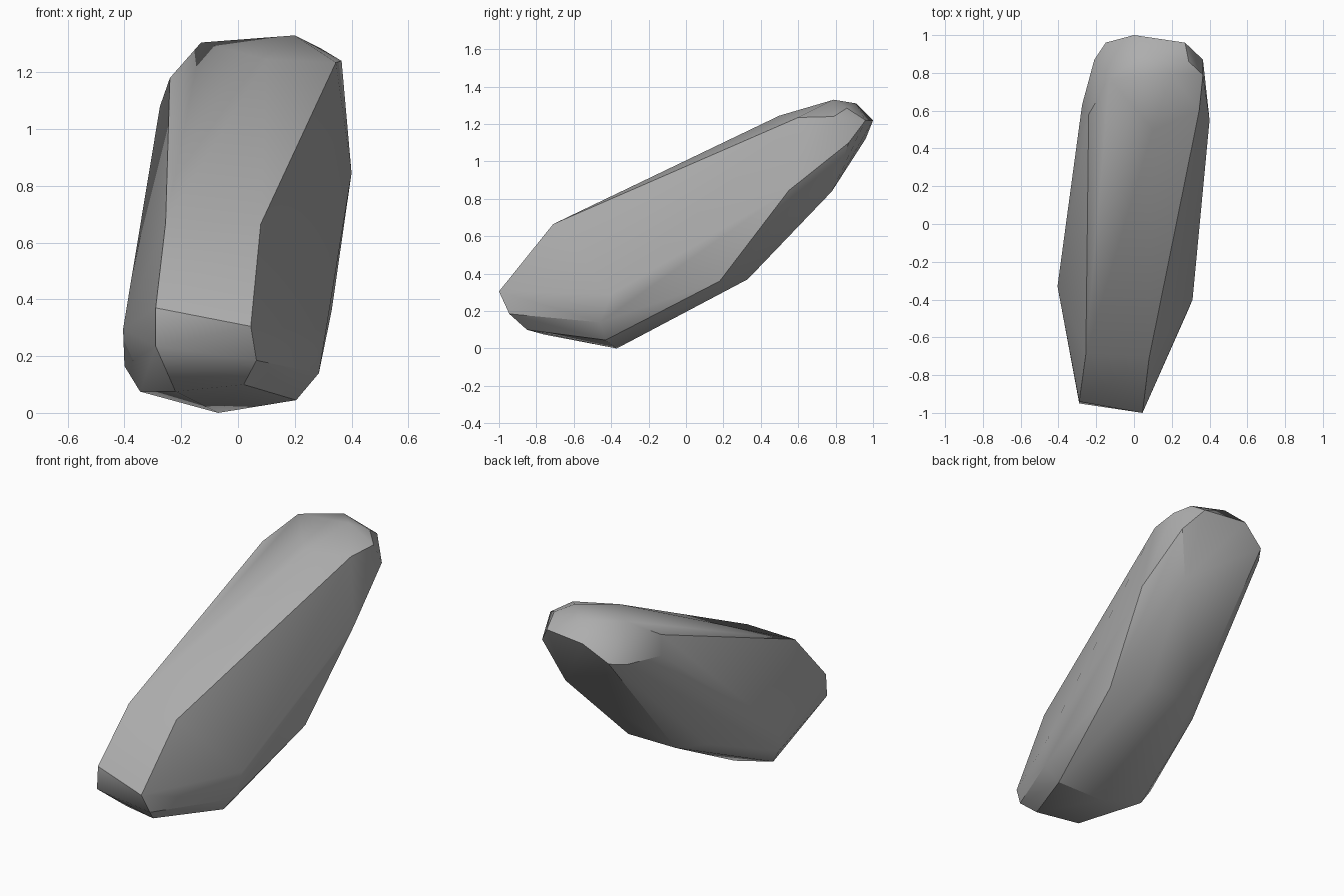
import bpy
import bmesh
from math import radians
from mathutils import Vector

default_cube = bpy.data.objects.get("Cube")
if default_cube:
    bpy.data.objects.remove(default_cube, do_unlink=True)


def make_material(name, colour):
    material = bpy.data.materials.new(name)
    material.use_nodes = True
    material.diffuse_color = colour
    shader = material.node_tree.nodes["Principled BSDF"]
    shader.inputs["Base Color"].default_value = colour
    shader.inputs["Roughness"].default_value = 0.9
    return material


# Corner points of the boulder in hundredths of a unit, grouped by region
regions = {
    # blunt low end facing forward
    "front_nose": [(4.5, -100, 30.5), (6.5, -94.5, 18.5), (2, -85, 10),
                   (-29, -95, 23.5), (-29, -94, 37), (-22, -76, 7.5)],
    # small foot the boulder rests on
    "underside": [(28.5, -46, 14), (20.5, -43, 4.5), (-7, -37, 0),
                  (-34.5, -35, 7.5), (31, -40, 29)],
    # broad sloping upper face
    "upper_slope": [(8, -71, 66.5), (-25.5, -69, 67), (10, 50, 124.5),
                    (-24, 58, 118), (34.5, 60, 123.5)],
    # bulging flanks
    "flanks": [(-40, -33, 16.5), (-40.5, -33, 29.5), (-27.5, 63, 108),
               (-21, 87, 110), (40, 55, 84.5), (33, 18, 36)],
    # overhanging rear belly
    "rear_belly": [(-16, 33, 37), (16, 33, 37), (27, 78, 84),
                   (-28, 19, 37), (-15, 96, 112)],
    # chipped crown at the high end
    "crown": [(36.5, 87, 110), (36.5, 79, 124), (27, 96, 122),
              (0, 100, 122), (29, 86, 128.5), (20, 79, 133),
              (-13, 77, 130.5), (8, 91, 131)],
}


def build_boulder(name, groups, material):
    """Wrap the corner points in a convex skin and shade it softly."""
    bm = bmesh.new()
    for points in groups.values():
        for point in points:
            bm.verts.new(Vector(point) / 100)
    hull = bmesh.ops.convex_hull(bm, input=bm.verts)

    # Discard corners that ended up inside the skin
    loose = [v for v in bm.verts if not v.link_faces]
    bmesh.ops.delete(bm, geom=loose, context="VERTS")

    # Merge nearly flat triangles into clean facets
    bmesh.ops.dissolve_limit(bm, angle_limit=radians(2),
                             verts=bm.verts, edges=bm.edges)
    bmesh.ops.recalc_face_normals(bm, faces=bm.faces)

    mesh = bpy.data.meshes.new(name)
    bm.to_mesh(mesh)
    bm.free()
    mesh.materials.append(material)
    boulder = bpy.data.objects.new(name, mesh)
    bpy.context.collection.objects.link(boulder)

    # Soft shading across gentle bends, crisp chipped edges
    bpy.ops.object.select_all(action="DESELECT")
    boulder.select_set(True)
    bpy.context.view_layer.objects.active = boulder
    bpy.ops.object.shade_smooth_by_angle(angle=radians(32))
    return boulder


stone_grey = make_material("stone grey", (0.42, 0.42, 0.42, 1))
build_boulder("boulder", regions, stone_grey)
